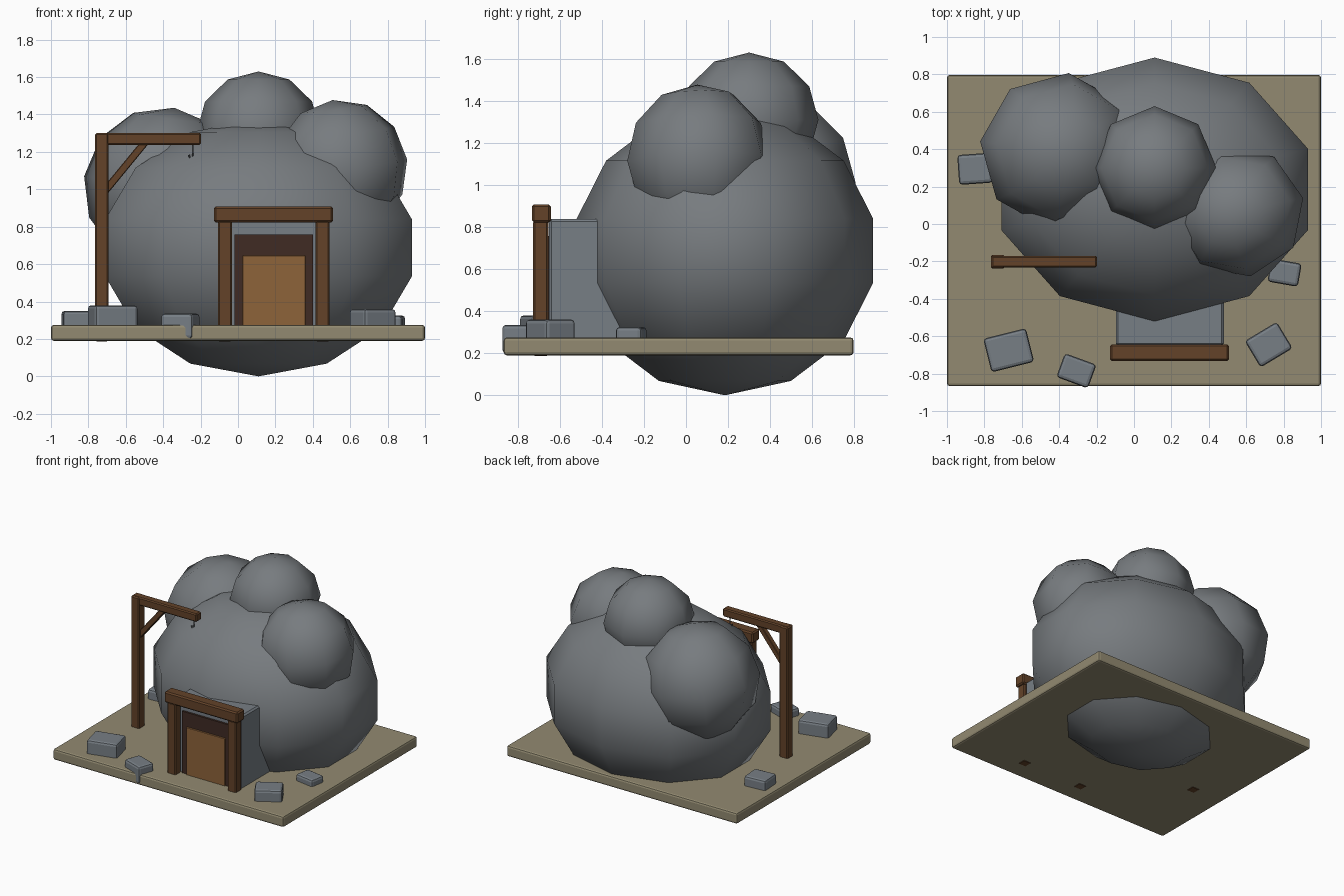
import bpy, math
from mathutils import Vector

if "Cube" in bpy.data.objects:
    bpy.data.objects.remove(bpy.data.objects["Cube"])


def mat(name, rgb):
    m = bpy.data.materials.new(name)
    m.diffuse_color = (*rgb, 1)
    m.use_nodes = True
    m.node_tree.nodes["Principled BSDF"].inputs["Base Color"].default_value = m.diffuse_color
    return m


BOULDER = mat("boulder grey", (0.185, 0.20, 0.213))
STONE = mat("cut stone grey", (0.185, 0.21, 0.235))
EARTH = mat("dry earth", (0.29, 0.255, 0.165))
WOOD = mat("timber brown", (0.125, 0.055, 0.022))
DARK = mat("tunnel dark", (0.05, 0.024, 0.017))
DOOR = mat("door tan", (0.27, 0.125, 0.042))
IRON = mat("iron", (0.08, 0.085, 0.09))


def finish(name, material):
    o = bpy.context.object
    o.name = name
    o.data.materials.append(material)
    return o


def block(name, lo, hi, material, bevel=0.008, rot=(0, 0, 0), segments=1):
    """Bevelled box between two corners, turned about its centre."""
    lo, hi = Vector(lo), Vector(hi)
    bpy.ops.mesh.primitive_cube_add(size=1, location=(lo + hi) / 2)
    o = finish(name, material)
    o.scale = hi - lo
    bpy.ops.object.transform_apply(location=False, rotation=False, scale=True)
    o.rotation_euler = rot
    if bevel:
        b = o.modifiers.new("bevel", "BEVEL")
        b.width, b.segments = bevel, segments
    return o


def boulder(name, centre, radii, segments, rings, tilt=(0, 0, 0)):
    """Smooth, coarse sphere."""
    bpy.ops.mesh.primitive_uv_sphere_add(segments=segments, ring_count=rings, radius=1,
                                         location=centre)
    o = finish(name, BOULDER)
    o.scale = radii
    o.rotation_euler = [math.radians(a) for a in tilt]
    bpy.ops.object.shade_smooth()
    return o


# Ground slab
block("ground_slab", (-1, -0.867, 0.19), (1, 0.797, 0.275), EARTH, 0.015, segments=2)

# Hill of boulders
boulder("main_boulder", (0.11, 0.185, 0.687), (0.884, 0.723, 0.687), 10, 7)
boulder("top_boulder", (0.11, 0.30, 1.31), (0.33, 0.33, 0.32), 8, 6)
boulder("left_boulder", (-0.40, 0.39, 1.01), (0.43, 0.42, 0.43), 8, 6, (0, 8, -7))
boulder("right_boulder", (0.55, 0.063, 1.115), (0.365, 0.35, 0.365), 8, 6, (0, -7, 12))

# Tunnel entrance
block("entrance_block", (-0.097, -0.652, 0.22), (0.48, -0.25, 0.838), STONE, 0.012)
block("tunnel_opening", (-0.02, -0.668, 0.22), (0.40, -0.60, 0.758), DARK, 0)
block("door_panel", (0.025, -0.677, 0.22), (0.36, -0.66, 0.647), DOOR, 0.003)
for side, x in (("left", -0.108), ("right", 0.415)):
    block(side + "_door_post", (x, -0.727, 0.187), (x + 0.075, -0.655, 0.83), WOOD)
block("door_lintel", (-0.128, -0.733, 0.822), (0.508, -0.643, 0.908), WOOD, 0.01)

# Hoist: post, arm and diagonal brace
block("hoist_post", (-0.765, -0.238, 0.187), (-0.692, -0.165, 1.30), WOOD)
block("hoist_arm", (-0.762, -0.232, 1.238), (-0.198, -0.17, 1.302), WOOD)
start, end = Vector((-0.72, -0.2, 0.98)), Vector((-0.49, -0.2, 1.26))
d, mid = end - start, (start + end) / 2
half = Vector((0.02, 0.02, d.length / 2))
block("hoist_brace", mid - half, mid + half, WOOD, 0.004, (0, math.atan2(d.x, d.z), 0))

# Iron hook under the arm
curve = bpy.data.curves.new("hook", "CURVE")
curve.dimensions = "3D"
curve.bevel_depth, curve.bevel_resolution = 0.005, 1
path = [(-0.242, 1.245), (-0.242, 1.175), (-0.248, 1.165), (-0.257, 1.165), (-0.262, 1.185)]
spline = curve.splines.new("POLY")
spline.points.add(len(path) - 1)
for p, (x, z) in zip(spline.points, path):
    p.co = (x, -0.2, z, 1)
hook = bpy.data.objects.new("hoist_hook", curve)
bpy.context.collection.objects.link(hook)
curve.materials.append(IRON)

# Loose stones: x, y, width, depth, bottom, top, turn
stones = [(-0.67, -0.675, 0.235, 0.185, 0.25, 0.38, 14),
          (-0.308, -0.785, 0.18, 0.135, 0.20, 0.335, -20),
          (0.72, -0.645, 0.20, 0.165, 0.23, 0.36, 31),
          (0.805, -0.26, 0.165, 0.125, 0.22, 0.325, -10),
          (-0.85, 0.295, 0.18, 0.16, 0.22, 0.35, 4)]
for i, (x, y, w, dp, z0, z1, turn) in enumerate(stones, 1):
    block(f"loose_stone_{i}", (x - w / 2, y - dp / 2, z0), (x + w / 2, y + dp / 2, z1),
          STONE, 0.018, (0, 0, math.radians(turn)), 2)
